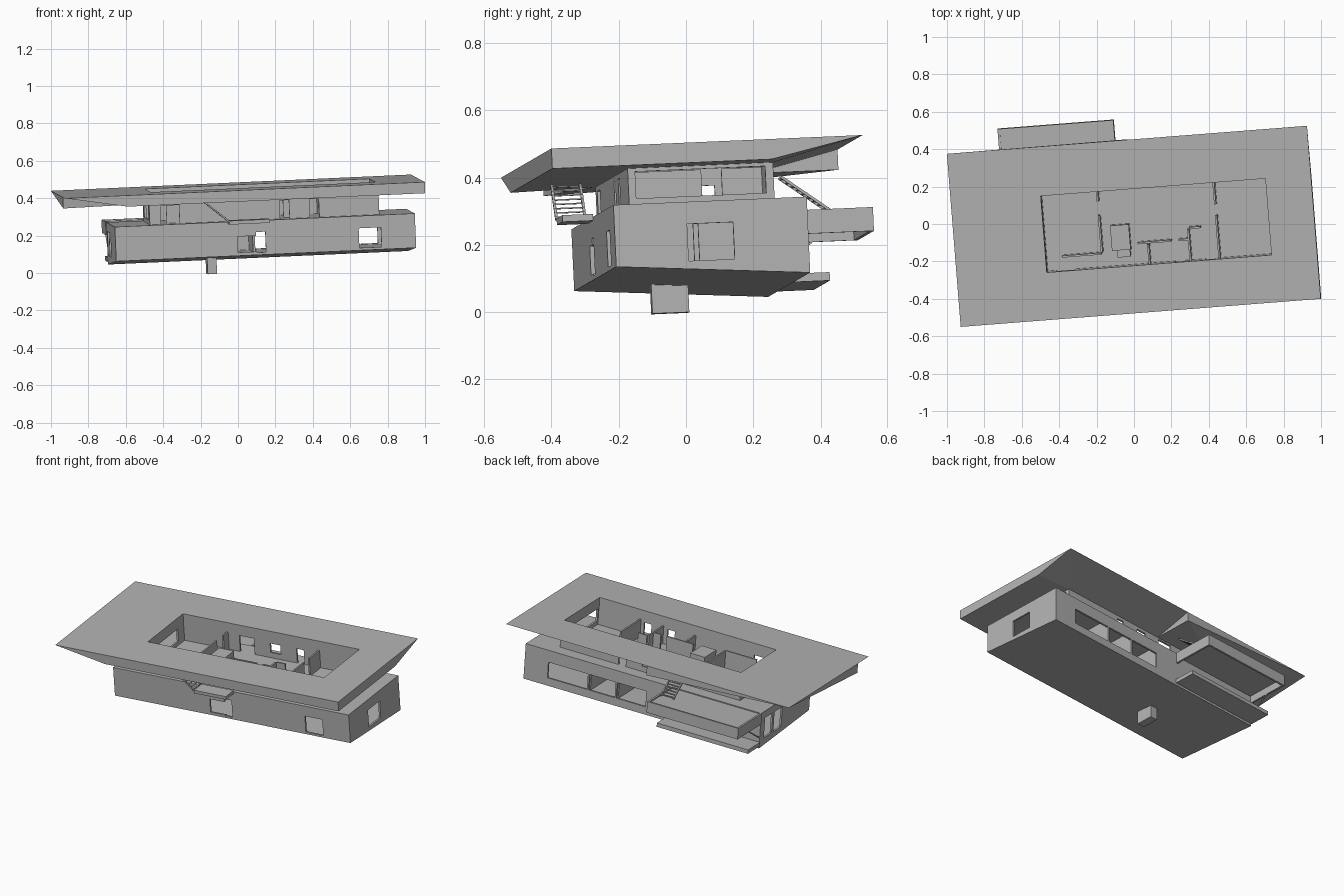
import bpy, bmesh, math
from mathutils import Vector, Matrix

if "Cube" in bpy.data.objects:
    bpy.data.objects.remove(bpy.data.objects["Cube"])

# the whole house leans, so parts are laid out in its own frame
u = Vector((0.996, 0.0776, 0.045)).normalized()
v = Vector((-0.0807, 0.9957, 0.043))
n = u.cross(v).normalized()
v = n.cross(u)
FRAME = Matrix.Translation((-0.001, -0.0125, 0.463)) @ Matrix((u, v, n)).transposed().to_4x4()

gray = bpy.data.materials.new("concrete_gray")
gray.diffuse_color = (0.45, 0.45, 0.45, 1)
gray.use_nodes = True
gray.node_tree.nodes["Principled BSDF"].inputs["Base Color"].default_value = gray.diffuse_color


def finish(name, bm):
    me = bpy.data.meshes.new(name)
    bm.to_mesh(me)
    bm.free()
    me.materials.append(gray)
    ob = bpy.data.objects.new(name, me)
    bpy.context.collection.objects.link(ob)
    ob.matrix_world = FRAME
    return ob


def add_box(bm, x, y, z):
    m = Matrix.Translation(((x[0]+x[1])/2, (y[0]+y[1])/2, (z[0]+z[1])/2))
    m = m @ Matrix.Diagonal((x[1]-x[0], y[1]-y[0], z[1]-z[0], 1))
    return bmesh.ops.create_cube(bm, size=1, matrix=m)["verts"]


def boxes(name, *dims):
    bm = bmesh.new()
    for d in dims:
        add_box(bm, *d)
    return finish(name, bm)


def wall(name, p, q, z, openings=(), t=0.012):
    """Upright wall from p to q; openings are (start, end, low, high), wall thickens to its left."""
    p, q = Vector(p), Vector(q)
    L = (q - p).length
    d = (q - p) / L
    ss = sorted({0, L, *[s for o in openings for s in o[:2]]})
    zs = sorted({*z, *[h for o in openings for h in o[2:]]})
    bm = bmesh.new()
    g = [[bm.verts.new((*(p + d*s), h)) for h in zs] for s in ss]
    for i in range(len(ss)-1):
        for j in range(len(zs)-1):
            cs, cz = (ss[i]+ss[i+1])/2, (zs[j]+zs[j+1])/2
            if not any(a < cs < b and c < cz < e for a, b, c, e in openings):
                bm.faces.new((g[i][j], g[i+1][j], g[i+1][j+1], g[i][j+1]))
    bmesh.ops.delete(bm, geom=[w for w in bm.verts if not w.link_faces], context='VERTS')
    ob = finish(name, bm)
    m = ob.modifiers.new("thickness", 'SOLIDIFY')
    m.thickness = t
    m.offset = -1
    return ob


def rod(bm, a, b, w, h):
    a, b = Vector(a), Vector(b)
    rot = (b-a).to_track_quat('Z', 'Y').to_matrix().to_4x4()
    m = Matrix.Translation((a+b)/2) @ rot @ Matrix.Diagonal((w, h, (b-a).length, 1))
    bmesh.ops.create_cube(bm, size=1, matrix=m)


def stair(name, a, b, side, steps):
    """Open stair from a to b, with its width along the side vector."""
    bm = bmesh.new()
    a, b, side = Vector(a), Vector(b), Vector(side)
    for k in (0, 1):
        rod(bm, a + side*k, b + side*k, 0.008, 0.008)
    for i in range(steps):
        c = a.lerp(b, (i+0.5)/steps)
        e = c + side
        run = 0.012
        dx, dy = (run/2, 0) if abs(side.y) > abs(side.x) else (0, run/2)
        add_box(bm, (c.x-dx, e.x+dx), (c.y-dy, e.y+dy), (c.z-0.002, c.z+0.002))
    finish(name, bm)


# lower floor
X0, X1, Y0, Y1 = -0.69, 0.92, -0.284, 0.293
DECK, LOW = -0.174, -0.356
wall("lower_front_wall", (X0, Y0), (X1, Y0), (LOW, DECK),
     [(0.655, 0.755, -0.340, -0.255), (0.755, 0.805, -0.345, -0.235),
      (1.306, 1.425, -0.345, -0.24)])
wall("lower_right_wall", (X1, Y0), (X1, Y1), (LOW, DECK), [(0.217, 0.354, -0.35, -0.24)])
wall("lower_back_wall", (X1, Y1), (X0, Y1), (LOW, DECK),
     [(0.16, 0.43, -0.35, -0.25), (0.44, 0.62, -0.35, -0.25), (0.63, 0.83, -0.35, -0.25)])
wall("lower_left_wall", (X0, Y1), (X0, Y0), (LOW, DECK),
     [(0.05, 0.14, -0.35, -0.22), (0.16, 0.25, -0.35, -0.22)])
boxes("upper_floor_deck", ((X0+.001, X1-.001), (Y0+.001, Y1-.001), (DECK-0.015, DECK)))
for i, x in enumerate((0.485, 0.295, 0.08)):
    wall(f"lower_partition_{i}", (x, 0.0), (x, Y1-0.013), (LOW, DECK-0.015))

# base with a sloping underside, and the foundation block
bm = bmesh.new()
for w in add_box(bm, (X0, X1), (Y0, Y1), (-0.40, LOW+0.001)):
    if w.co.z < -0.39 and w.co.y < 0:
        w.co.z = LOW - 0.002
finish("sloping_base", bm)
boxes("foundation_block", ((-0.188, -0.138), (-0.098, 0.012), (-0.458, -0.36)))

# upper floor
A0, A1, B0, B1, TOP = -0.497, 0.735, -0.222, 0.212, -0.004
wall("upper_front_wall", (A0, B0), (A1, B0), (DECK, TOP),
     [(0.06, 0.16, DECK, -0.075), (0.70, 0.75, DECK, -0.075), (0.86, 0.91, DECK, -0.075)])
wall("upper_right_wall", (A1, B0), (A1, B1), (DECK, TOP), [(0.022, 0.41, -0.15, -0.07)])
wall("upper_back_wall", (A1, B1), (A0, B1), (DECK, TOP),
     [(0.40, 0.45, DECK, -0.08), (0.56, 0.63, -0.14, -0.08), (0.74, 0.84, DECK, -0.07)])
wall("upper_left_wall", (A0, B1), (A0, B0), (DECK, TOP), [(0.08, 0.35, -0.15, -0.07)])

# rooms of the upper floor
rooms = [((-0.19, 0.20), (-0.19, 0.145)), ((-0.19, 0.07), (-0.19, -0.13)),
         ((-0.19, -0.13), (-0.40, -0.13)), ((0.435, 0.20), (0.435, 0.08)),
         ((0.435, 0.02), (0.435, -0.21)), ((0.06, -0.105), (0.06, -0.21)),
         ((0.01, -0.10), (0.19, -0.10)), ((0.29, -0.21), (0.29, -0.04)),
         ((0.29, -0.04), (0.35, -0.04)), ((0.23, -0.10), (0.29, -0.10))]
for i, (p, q) in enumerate(rooms):
    wall(f"upper_partition_{i}", p, q, (DECK, -0.06), t=0.01)
boxes("stair_core", ((-0.13, -0.03), (-0.125, 0.01), (DECK, -0.07)),
      ((-0.105, -0.035), (-0.165, -0.125), (DECK, -0.11)))

# roof: flat rectangle with an opening, boxed eaves that thin out towards the corners
RX, RY, DROP = 0.9665, 0.4645, -0.06
hole = [(-0.484, -0.21), (0.722, -0.21), (0.722, 0.20), (-0.484, 0.20)]
rim = [(-RX, -RY), (RX, -RY), (RX, RY), (-RX, RY)]
bm = bmesh.new()
out = [bm.verts.new((*c, 0)) for c in rim]
inn = [bm.verts.new((*c, 0)) for c in hole]
low = [bm.verts.new((*c, DROP)) for c in hole]
for i in range(4):
    j = (i+1) % 4
    bm.faces.new((out[i], out[j], inn[j], inn[i]))
    bm.faces.new((inn[i], inn[j], low[j], low[i]))


def face(*pts):
    bm.faces.new([bm.verts.new(p) for p in pts])


P1, C, P2 = (-0.63, -RY), (RX, -RY), (RX, 0.19)
P3, E = (0.003, RY), (-RX, -0.34)
D3, B3, A3 = (-RX, -RY, 0), (RX, RY, 0), (-RX, RY, 0)
w0, w1, w2, w3 = [(*c, DROP) for c in ((A0, B0), (A1, B0), (A1, B1), (A0, B1))]
p1, c1, p2, p3, e1 = [(*c, DROP) for c in (P1, C, P2, P3, E)]
p3t, e1t = (*P3, 0), (*E, 0)
m3, mE = (P3[0], B1, DROP), (A0, E[1], DROP)
# fascias
face(D3, p1, c1, (*C, 0))
face((*C, 0), c1, p2, B3)
face(p3t, p3, A3)
face(A3, e1, e1t)
# soffits
face(p1, w0, w1, c1)
face(c1, w1, w2, p2)
face(p2, w2, B3)
face(B3, w2, m3)
face(B3, m3, p3t)
face(p3, m3, w3)
face(p3, w3, A3)
face(A3, w3, e1)
face(e1, w3, w0)
face(D3, w0, p1)
face(D3, e1t, w0)
# end faces of the boxed eaves
face(p3t, p3, m3, (P3[0], B1, -0.002))
face(e1t, e1, w0, (A0, B0, -0.002))
finish("roof", bm)

# back terrace with deep edge beams, and the slab under it
T0, T1, T2 = -0.694, -0.072, 0.568
boxes("terrace", ((T0, T1), (Y1, T2), (-0.195, -0.18)),
      ((T0, T1), (T2-0.012, T2), (-0.243, -0.172)),
      ((T0, T0+0.012), (Y1, T2), (-0.243, -0.172)),
      ((T1-0.012, T1), (Y1, T2), (-0.243, -0.172)))
boxes("lower_terrace", ((T0, -0.07), (Y1, 0.43), (-0.385, -0.36)))
bm = bmesh.new()
rod(bm, (T0+0.01, Y1, -0.33), (T0+0.01, 0.43, -0.243), 0.006, 0.006)
finish("terrace_brace", bm)
stair("back_stair", (-0.175, 0.30, -0.07), (-0.175, 0.44, DECK), (0.085, 0, 0), 9)

# front landing and its stair
boxes("front_landing", ((-0.083, 0.135), (-0.375, Y0), (-0.185, -0.165)))
stair("front_stair", (-0.083, -0.375, -0.168), (-0.21, -0.375, -0.06), (0, 0.085, 0), 8)
